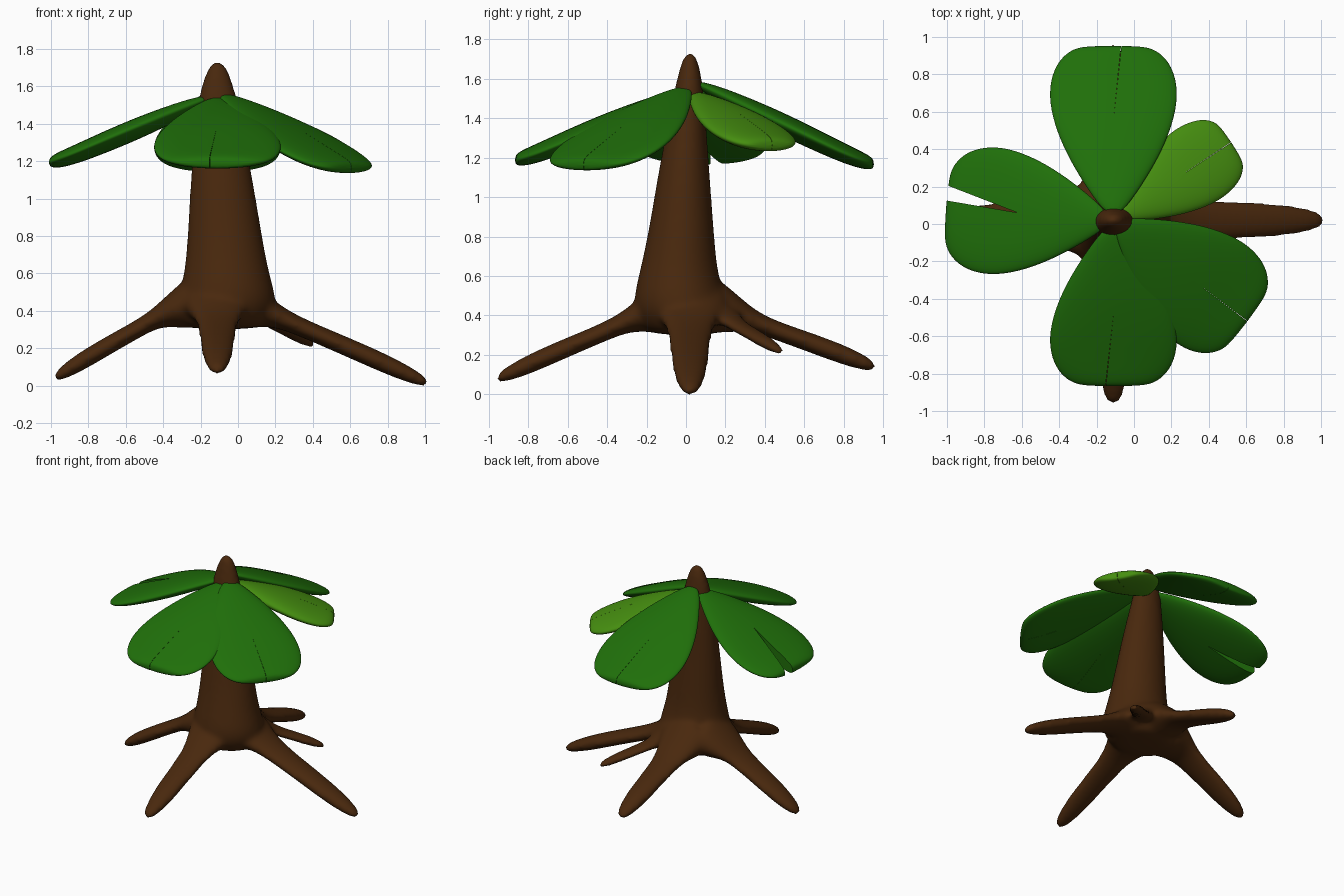
import bpy, bmesh, math
from mathutils import Vector

if "Cube" in bpy.data.objects:
    bpy.data.objects.remove(bpy.data.objects["Cube"])

AXIS = Vector((-0.11, 0.02, 0))


def material(name, rgb):
    m = bpy.data.materials.new(name)
    m.diffuse_color = (*rgb, 1)
    m.use_nodes = True
    m.node_tree.nodes["Principled BSDF"].inputs["Base Color"].default_value = m.diffuse_color
    return m


BARK = material("bark", (0.066, 0.021, 0.004))
GREEN = material("leaf_green", (0.014, 0.16, 0.003))
LIME = material("leaf_light_green", (0.06, 0.27, 0.005))


def tube(bm, stations, n=16):
    """Closed tube through ellipses: (centre, side vector, up vector)."""
    rings = []
    for c, side, up in stations:
        rings.append([bm.verts.new(c + side * math.cos(2 * math.pi * i / n)
                                   + up * math.sin(2 * math.pi * i / n)) for i in range(n)])
    for a, b in zip(rings, rings[1:]):
        for i in range(n):
            j = (i + 1) % n
            bm.faces.new((a[i], a[j], b[j], b[i]))
    bm.faces.new(rings[0][::-1])
    bm.faces.new(rings[-1])


def radial(angle, rows):
    """Stations running outward from the trunk axis: (r, z, half width, half thickness)."""
    a = math.radians(angle)
    out, side = Vector((math.cos(a), math.sin(a), 0)), Vector((-math.sin(a), math.cos(a), 0))
    return [(AXIS + out * r + Vector((0, 0, z)), side * w, Vector((0, 0, t))) for r, z, w, t in rows]


def finish(name, bm, mat=None):
    bmesh.ops.recalc_face_normals(bm, faces=bm.faces)
    me = bpy.data.meshes.new(name)
    bm.to_mesh(me)
    bm.free()
    ob = bpy.data.objects.new(name, me)
    bpy.context.collection.objects.link(ob)
    if mat:
        me.materials.append(mat)
    for p in me.polygons:
        p.use_smooth = True
    return ob


def apply_modifiers(ob):
    bpy.ops.object.select_all(action='DESELECT')
    bpy.context.view_layer.objects.active = ob
    ob.select_set(True)
    for m in list(ob.modifiers):
        bpy.ops.object.modifier_apply(modifier=m.name)


# Trunk with pointed top: z, centre x, centre y, half x, half y
bm = bmesh.new()
profile = [(0.30, -.08, 0, .19, .17), (0.34, -.075, -.01, .25, .22), (0.45, -.055, -.03, .275, .25),
           (0.60, -.06, -.04, .23, .205), (0.80, -.07, -.025, .203, .172),
           (1.15, -.09, -.01, .165, .13), (1.44, -.105, .01, .122, .09),
           (1.54, -.108, .014, .105, .076), (1.61, -.11, .018, .085, .062),
           (1.68, -.11, .02, .062, .046), (1.735, -.11, .02, .03, .023)]
tube(bm, [(Vector((x, y, z)), Vector((rx, 0, 0)), Vector((0, ry, 0)))
          for z, x, y, rx, ry in profile])


# Roots flaring out of the trunk: angle, reach, tip height, width scale
def root(angle, reach, tip, k):
    rows = [(.10, .46, .22 * k, .17 * k), (.20, .43, .19 * k, .12 * k),
            (.30, .385, .145 * k, .07 * k)]
    for f, w, t in [(.15, .115, .052), (.45, .102, .055), (.72, .09, .057),
                    (.9, .064, .045), (1.0, .035, .025)]:
        z = .37 + (tip - .37) * (f ** 1.05)
        rows.append((.30 + f * (reach - .30), z, w * k, t * min(1, k)))
    tube(bm, radial(angle, rows))


root(0, 1.13, 0.015, 1.0)
root(180, 0.875, 0.045, 1.0)
root(-90, 0.985, 0.08, 0.95)
root(90, 0.945, 0.14, 0.95)
root(42, 0.70, 0.215, 0.6)

trunk = finish("trunk_and_roots", bm)
trunk.modifiers.new("round", 'SUBSURF').levels = 2
rm = trunk.modifiers.new("merge", 'REMESH')
rm.mode, rm.voxel_size, rm.use_smooth_shade = 'VOXEL', 0.016, True
sm = trunk.modifiers.new("soften", 'SMOOTH')
sm.factor, sm.iterations = 0.5, 12
apply_modifiers(trunk)
trunk.data.materials.clear()
trunk.data.materials.append(BARK)
# Rest the lowest root tip on the ground
drop = min(v.co.z for v in trunk.data.vertices)
for v in trunk.data.vertices:
    v.co.z -= drop * max(0, 1 - v.co.z / .4)

# Leaf outline: r, z, half width, half thickness
LEAF = [(.03, 1.545, .04, .02), (.15, 1.495, .135, .043), (.30, 1.43, .235, .056),
        (.45, 1.365, .31, .062), (.60, 1.30, .352, .06), (.72, 1.248, .345, .055),
        (.81, 1.213, .305, .048), (.868, 1.195, .24, .038), (.893, 1.188, .16, .022)]


def leaf(name, angle, length, width, base, tip, mat, gap, offset=0.0):
    rows = [(r * length / .88, tip + (z - 1.19) * (base - tip) / .355, w * width, t)
            for r, z, w, t in LEAF]
    lb = bmesh.new()
    tube(lb, radial(angle, rows))
    ob = finish(name, lb, mat)
    ob.modifiers.new("round", 'SUBSURF').levels = 2
    # Wedge that slits the leaf from its tip
    a = math.radians(angle)
    out, side = Vector((math.cos(a), math.sin(a), 0)), Vector((-math.sin(a), math.cos(a), 0))
    cb = bmesh.new()
    pts = [AXIS + out * length * .58, AXIS + out * length * 1.1 + side * (offset + gap),
           AXIS + out * length * 1.1 + side * (offset - gap)]
    low = [cb.verts.new(p + Vector((0, 0, .8))) for p in pts]
    high = [cb.verts.new(p + Vector((0, 0, 1.9))) for p in pts]
    cb.faces.new(low)
    cb.faces.new(high)
    for i in range(3):
        j = (i + 1) % 3
        cb.faces.new((low[i], low[j], high[j], high[i]))
    cutter = finish("slit_cutter", cb)
    cutter.hide_render = True
    bo = ob.modifiers.new("slit", 'BOOLEAN')
    bo.operation, bo.solver, bo.object = 'DIFFERENCE', 'EXACT', cutter
    apply_modifiers(ob)
    bpy.data.objects.remove(cutter)
    bpy.ops.object.shade_smooth_by_angle(angle=math.radians(40))


leaf("front_leaf", -90, .875, 1, 1.53, 1.19, GREEN, .0012, -.05)
leaf("back_leaf", 90, .92, 1, 1.575, 1.17, GREEN, .0012, -.05)
leaf("left_leaf", 175.5, .885, 1, 1.54, 1.195, GREEN, .048, -.09)
leaf("front_right_leaf", -37, .885, .95, 1.55, 1.165, GREEN, .0012)
leaf("small_light_leaf", 33.5, .745, .65, 1.52, 1.265, LIME, .0012)
